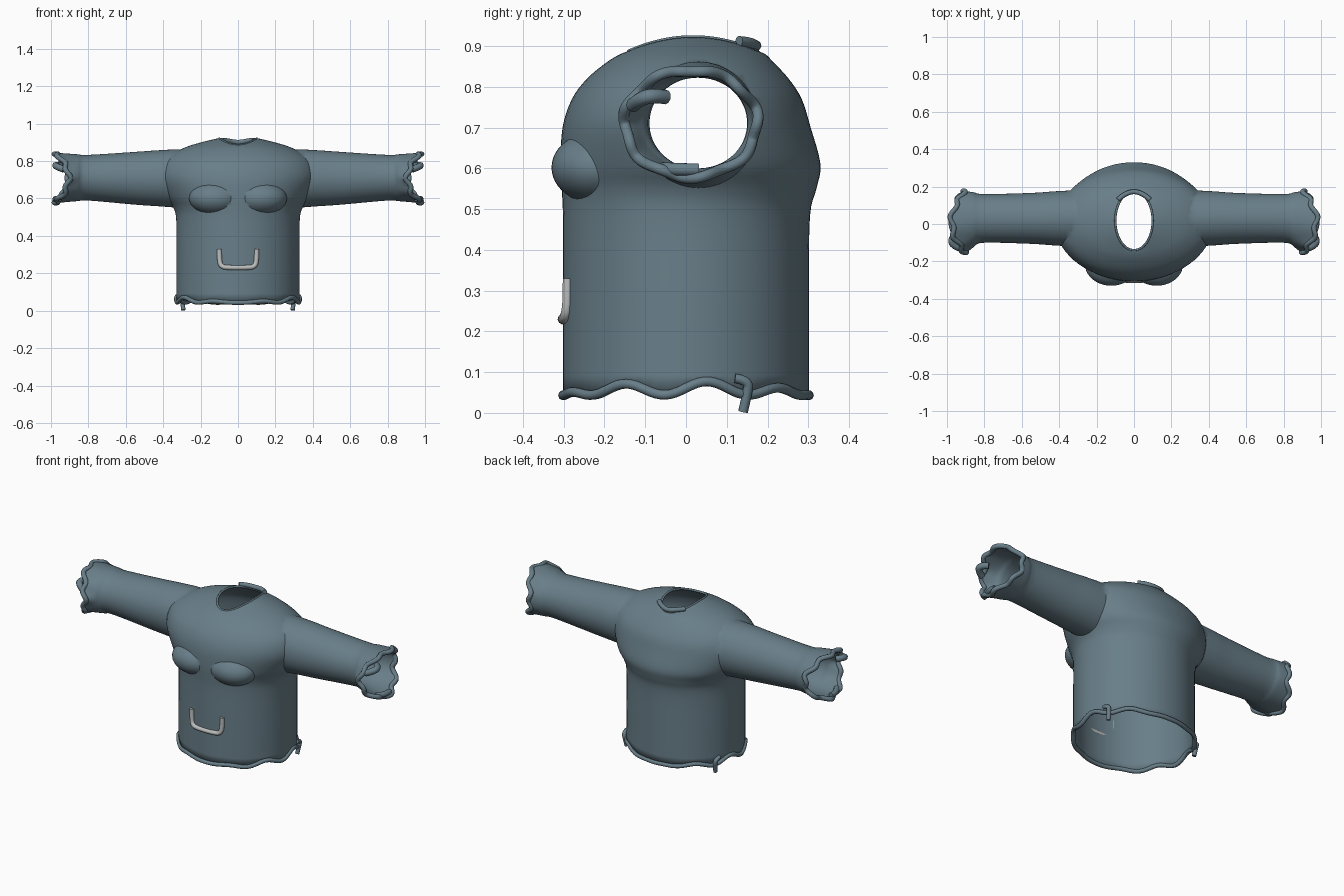
import bpy, bmesh, math

if "Cube" in bpy.data.objects:
    bpy.data.objects.remove(bpy.data.objects["Cube"])

SEG = 72

def material(name, col):
    m = bpy.data.materials.new(name)
    m.diffuse_color = (*col, 1)
    m.use_nodes = True
    m.node_tree.nodes["Principled BSDF"].inputs["Base Color"].default_value = m.diffuse_color
    return m

CLOTH = material("cloth", (0.14, 0.21, 0.25))
LIGHT = material("light_trim", (0.50, 0.52, 0.51))

def smooth_keys(keys, n=4):
    """Catmull-Rom interpolation of profile rows."""
    out = []
    for i in range(len(keys) - 1):
        p = [keys[max(0, min(len(keys) - 1, i + k))] for k in (-1, 0, 1, 2)]
        for j in range(n):
            t = j / n
            out.append([0.5 * (2*b + (c - a)*t + (2*a - 5*b + 4*c - d)*t*t
                        + (3*b - a - 3*c + d)*t**3) for a, b, c, d in zip(*p)])
    return out + [list(keys[-1])]

def loft(name, rings):
    """Closed solid through rings of points, capped by n-gons."""
    bm = bmesh.new()
    vs = [[bm.verts.new(p) for p in r] for r in rings]
    for a, b in zip(vs, vs[1:]):
        for i in range(SEG):
            j = (i + 1) % SEG
            bm.faces.new((a[i], a[j], b[j], b[i]))
    bm.faces.new(vs[0])
    bm.faces.new(vs[-1])
    return finish(name, bm)

def finish(name, bm):
    bmesh.ops.recalc_face_normals(bm, faces=bm.faces)
    me = bpy.data.meshes.new(name)
    bm.to_mesh(me)
    bm.free()
    ob = bpy.data.objects.new(name, me)
    bpy.context.collection.objects.link(ob)
    me.materials.append(CLOTH)
    return ob

def tube(name, pts, r, closed=False, mat=CLOTH):
    cu = bpy.data.curves.new(name, 'CURVE')
    cu.dimensions = '3D'
    cu.bevel_depth, cu.bevel_resolution, cu.resolution_u = r, 3, 4
    cu.use_fill_caps = True
    sp = cu.splines.new('NURBS')
    sp.points.add(len(pts) - 1)
    for q, p in zip(sp.points, pts):
        q.co = (*p, 1)
    sp.order_u = 3
    sp.use_cyclic_u = closed
    sp.use_endpoint_u = not closed
    cu.materials.append(mat)
    ob = bpy.data.objects.new(name, cu)
    bpy.context.collection.objects.link(ob)
    return ob

ANG = [2 * math.pi * i / SEG for i in range(SEG)]

# wavy edge of cuffs and hem
def cuff_x(a):
    return 0.94 - 0.035 * math.cos(2 * a) + 0.011 * math.cos(9 * a)

def hem_z(x, y):
    a = math.atan2(y / 0.305, abs(x) / 0.33)
    return 0.043 + 0.036 * abs(math.cos(a)) ** 1.5 * (0.5 + 0.5 * math.sin(9 * a))

# torso: z, x radius, front y, back y, lift at the sides
body_keys = [
    (0.05, 0.33, -0.302, 0.302, 0), (0.28, 0.33, -0.302, 0.302, 0),
    (0.48, 0.33, -0.302, 0.304, 0), (0.55, 0.345, -0.305, 0.32, 0),
    (0.61, 0.385, -0.308, 0.33, 0), (0.70, 0.42, -0.303, 0.306, 0),
    (0.77, 0.412, -0.28, 0.284, 0), (0.82, 0.375, -0.243, 0.252, 0),
    (0.86, 0.29, -0.195, 0.215, 0.01), (0.88, 0.19, -0.162, 0.195, 0.022),
    (0.888, 0.10, -0.14, 0.175, 0.035)]
rings = []
for z, rx, f, b, lift in smooth_keys(body_keys):
    rings.append([(rx * math.cos(a), (f + b) / 2 + (b - f) / 2 * math.sin(a),
                   z + lift * math.cos(a) ** 2) for a in ANG])
shirt = loft("shirt_body", rings)

# sleeves: x, centre y, y radius, centre z, z radius
sleeve_keys = [
    (0.15, 0.03, 0.15, 0.70, 0.15), (0.30, 0.03, 0.15, 0.706, 0.156),
    (0.42, 0.03, 0.145, 0.708, 0.150), (0.55, 0.03, 0.136, 0.708, 0.141),
    (0.80, 0.03, 0.130, 0.711, 0.122), (0.86, 0.024, 0.146, 0.711, 0.126),
    (0.93, 0.012, 0.165, 0.71, 0.135)]
parts = []
for s in (-1, 1):
    parts.append(loft("sleeve", [[(s * x, cy + ry * math.cos(a), cz + rz * math.sin(a))
                 for a in ANG] for x, cy, ry, cz, rz in smooth_keys(sleeve_keys)]))
    # chest bulge
    bm = bmesh.new()
    bmesh.ops.create_uvsphere(bm, u_segments=40, v_segments=24, radius=1)
    for v in bm.verts:
        v.co = (s * 0.122 + 0.14 * v.co.x, -0.215 + 0.115 * v.co.y, 0.602 + 0.09 * v.co.z)
    parts.append(finish("chest", bm))

# weld everything into one garment
bpy.context.view_layer.objects.active = shirt
for p in parts:
    m = shirt.modifiers.new("weld", 'BOOLEAN')
    m.operation, m.solver, m.object = 'UNION', 'EXACT', p
    bpy.ops.object.modifier_apply(modifier=m.name)
    bpy.data.objects.remove(p, do_unlink=True)

# open the neck, hem and cuffs, then wave the edges
bm = bmesh.new()
bm.from_mesh(shirt.data)
bmesh.ops.delete(bm, geom=[f for f in bm.faces if len(f.verts) > 30], context='FACES')
for v in bm.verts:
    x, y, z = v.co
    if abs(x) > 0.85:
        a = math.atan2((z - 0.71) / 0.135, (y - 0.012) / 0.165)
        t = (abs(x) - 0.85) / 0.08
        v.co.x = math.copysign(0.85 + (cuff_x(a) - 0.85) * t, x)
    elif z < 0.055:
        v.co.z = hem_z(x, y)
bm.to_mesh(shirt.data)
bm.free()
sol = shirt.modifiers.new("cloth_thickness", 'SOLIDIFY')
sol.thickness, sol.offset = 0.01, -1
shirt.select_set(True)
bpy.ops.object.shade_smooth_by_angle(angle=math.radians(40))

# rolled hem
tube("rolled_hem", [(0.33 * math.cos(a), 0.302 * math.sin(a),
     hem_z(0.33 * math.cos(a), 0.302 * math.sin(a))) for a in ANG], 0.012, True)

for s in (-1, 1):
    # rolled cuff with a loose curl
    tube("rolled_cuff", [(s * cuff_x(a), 0.012 + 0.163 * math.cos(a) * (1 + 0.03 * math.sin(7 * a)),
         0.71 + 0.131 * math.sin(a) * (1 + 0.03 * math.sin(7 * a))) for a in ANG], 0.0135, True)
    tube("cuff_curl", [(s * 0.93, -0.13, 0.755), (s * 0.97, -0.115, 0.77),
                       (s * 0.98, -0.08, 0.78), (s * 0.95, -0.05, 0.775)], 0.018)
    tube("cuff_roll_low", [(s * 0.95, -0.06, 0.60), (s * 0.982, -0.02, 0.597),
                           (s * 0.975, 0.03, 0.597)], 0.016)
    # loose hem thread
    tube("hem_thread", [(s * 0.305, 0.12, 0.085), (s * 0.302, 0.155, 0.08),
                        (s * 0.297, 0.15, 0.045), (s * 0.292, 0.14, 0.003)], 0.012)

# neck edge and roll at the back of the neck
tube("neck_edge", [(0.10 * math.cos(a), 0.0175 + 0.157 * math.sin(a),
     0.886 + 0.035 * math.cos(a) ** 2) for a in ANG], 0.006, True)
tube("neck_roll", [(-0.085, 0.13, 0.912), (-0.06, 0.155, 0.91), (0, 0.178, 0.898),
                   (0.06, 0.155, 0.91), (0.085, 0.13, 0.912)], 0.013)

# curved pocket trim on the front
tube("pocket_trim", [(-0.10, -0.29, 0.33), (-0.10, -0.29, 0.27), (-0.09, -0.296, 0.235),
                     (-0.05, -0.302, 0.23), (0.05, -0.302, 0.23), (0.09, -0.296, 0.235),
                     (0.10, -0.29, 0.27), (0.10, -0.29, 0.33)], 0.013, mat=LIGHT)
